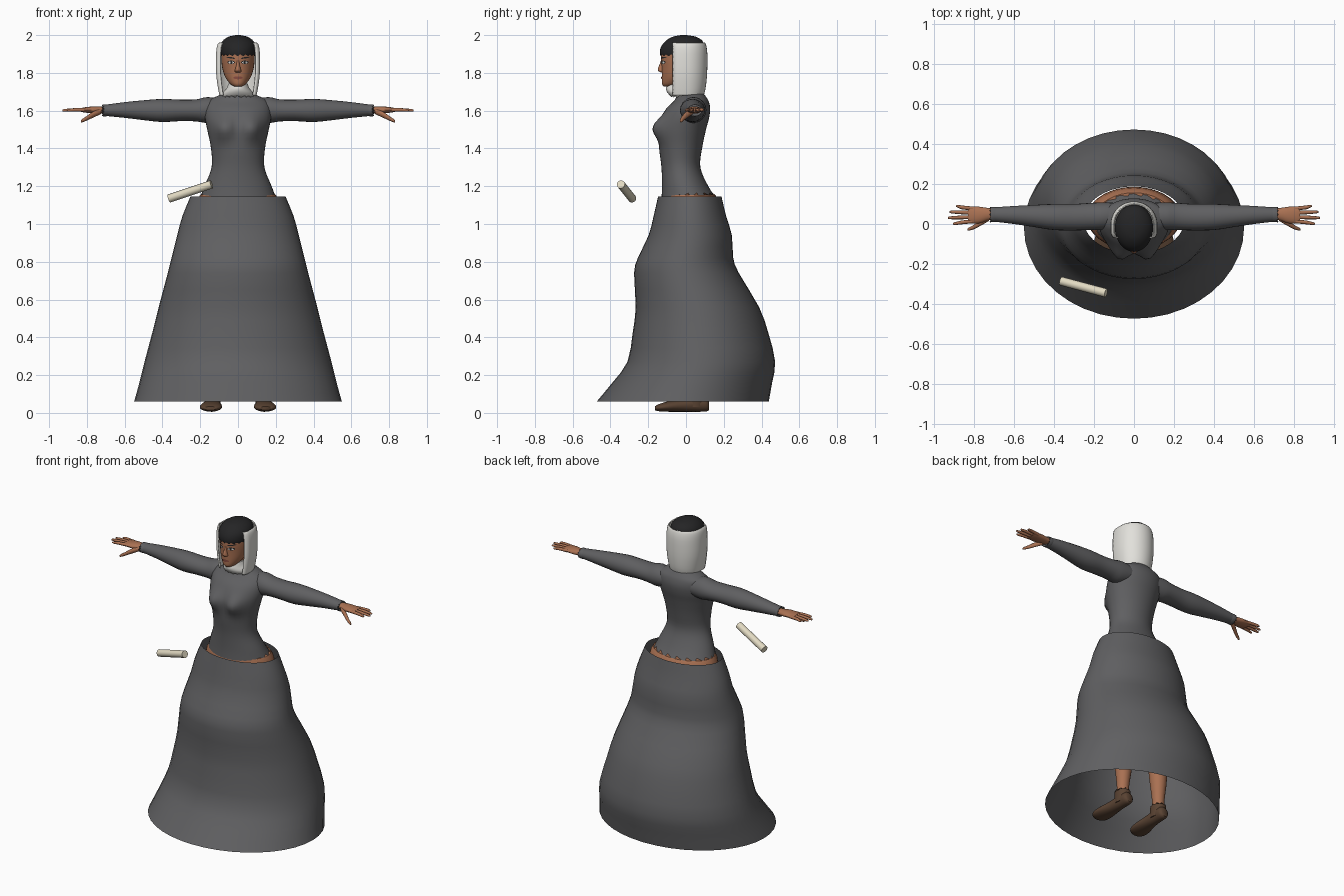
import bpy, bmesh, math
from mathutils import Vector

cube = bpy.data.objects.get("Cube")
if cube:
    bpy.data.objects.remove(cube, do_unlink=True)


def material(name, r, g, b):
    m = bpy.data.materials.new(name)
    m.use_nodes = True
    m.diffuse_color = (r, g, b, 1)
    bsdf = m.node_tree.nodes["Principled BSDF"]
    bsdf.inputs["Base Color"].default_value = (r, g, b, 1)
    bsdf.inputs["Roughness"].default_value = 0.8
    return m


GREY = material("grey wool", .115, .115, .12)
SKIN = material("brown skin", .40, .165, .085)
WHITE = material("white linen", .76, .75, .71)
HAIR = material("black hair", .018, .018, .019)
LEATHER = material("dark leather", .10, .055, .032)
CREAM = material("cream paper", .76, .70, .54)
LIPS = material("dark lips", .24, .07, .05)


def finish(name, bm, mat, angle=50):
    bmesh.ops.recalc_face_normals(bm, faces=bm.faces)
    mesh = bpy.data.meshes.new(name)
    bm.to_mesh(mesh)
    bm.free()
    mesh.materials.append(mat)
    ob = bpy.data.objects.new(name, mesh)
    bpy.context.collection.objects.link(ob)
    bpy.ops.object.select_all(action='DESELECT')
    ob.select_set(True)
    bpy.context.view_layer.objects.active = ob
    bpy.ops.object.shade_smooth_by_angle(angle=math.radians(angle))
    return ob


def smooth(rows, steps):
    """Catmull-Rom interpolation of a list of equal tuples."""
    out = []
    for i in range(len(rows) - 1):
        quad = (rows[max(i - 1, 0)], rows[i], rows[i + 1], rows[min(i + 2, len(rows) - 1)])
        for k in range(steps):
            t = k / steps
            out.append(tuple(b + .5 * t * (c - a + t * (2*a - 5*b + 4*c - d + t * (3*(b - c) + d - a)))
                             for a, b, c, d in zip(*quad)))
    return out + [rows[-1]]


def bridge(bm, rings, closed=True):
    n = len(rings[0])
    for r0, r1 in zip(rings, rings[1:]):
        for i in range(n if closed else n - 1):
            j = (i + 1) % n
            bm.faces.new((r0[i], r0[j], r1[j], r1[i]))


def loft(name, rows, mat, axis='z', n=24, steps=3, side=1, jag=0, caps=(True, True), shape=None):
    """Rows hold: position on axis, low and high limits across, low and high limits in depth."""
    bm = bmesh.new()
    rings = []
    for k, (t, a0, a1, b0, b1) in enumerate(smooth(rows, steps)):
        ring = []
        for i in range(n):
            ang = math.tau * i / n
            a = (a0 + a1) / 2 + (a1 - a0) / 2 * math.cos(ang)
            b = (b0 + b1) / 2 + (b1 - b0) / 2 * math.sin(ang)
            h = t + (jag * (i % 2) if k == 0 else 0)
            p = {'z': (a, b, h), 'x': (h, a, b), 'y': (a, h, b)}[axis]
            if shape:
                p = shape(*p)
            ring.append(bm.verts.new((p[0] * side, p[1], p[2])))
        rings.append(ring)
    bridge(bm, rings)
    if caps[0]:
        bm.faces.new(rings[0])
    if caps[1]:
        bm.faces.new(rings[-1])
    return finish(name, bm, mat)


# Skirt: open bell with a rear train and forward hem
loft("skirt", [(z, -w, w, f, b) for z, w, f, b in (
    (.06, .55, -.473, .438), (.16, .522, -.39, .456), (.27, .495, -.31, .472), (.42, .455, -.283, .437),
    (.56, .42, -.266, .387), (.74, .372, -.275, .28), (.82, .352, -.255, .25),
    (.94, .322, -.198, .243), (1.04, .295, -.172, .213), (1.145, .252, -.148, .188))],
    GREY, n=40, steps=2, caps=(False, False))


# Bodice with two rounded bulges at the chest
def bust(x, y, z):
    if y < 0:
        y -= .05 * math.exp(-((abs(x) - .075) / .05) ** 2 - ((z - 1.505) / .06) ** 2)
    return x, y, z


loft("bodice", [(z, -w, w, f, b) for z, w, f, b in (
    (1.13, .205, -.13, .165), (1.2, .178, -.127, .118), (1.3, .14, -.13, .076), (1.4, .143, -.142, .085),
    (1.5, .163, -.142, .106), (1.56, .175, -.13, .122), (1.61, .175, -.105, .128),
    (1.65, .16, -.065, .12), (1.675, .115, -.05, .105), (1.695, .07, -.04, .09))],
    GREY, n=36, steps=4, shape=bust)

# Hips showing above the skirt as a ragged rim
loft("hips", [(z, -w, w, f, b) for z, w, f, b in (
    (1.165, .19, -.118, .142), (1.13, .214, -.132, .172), (1.05, .23, -.13, .185),
    (.95, .235, -.12, .18), (.84, .21, -.1, .14))], SKIN, n=36, jag=-.025, steps=2)

# Neck, head and nose
loft("neck", [(1.65, -.05, .05, -.045, .06), (1.72, -.045, .045, -.055, .05), (1.8, -.05, .05, -.06, .06)], SKIN)
FACE = [(z, -w, w, f, b) for z, w, f, b in (
    (1.727, .018, -.116, -.07), (1.742, .042, -.127, -.02), (1.78, .069, -.128, .04),
    (1.83, .084, -.129, .08), (1.88, .088, -.132, .09), (1.93, .085, -.125, .09), (1.96, .06, -.09, .06))]
loft("head", FACE, SKIN, n=32, steps=4)
loft("nose", [(1.802, -.012, .012, -.133, -.11), (1.81, -.018, .018, -.146, -.11),
              (1.822, -.014, .014, -.149, -.11), (1.85, -.008, .008, -.138, -.11),
              (1.872, -.008, .008, -.131, -.11)], SKIN, n=12)


# Painted face details: thin patches that follow the face
def face_y(x, z):
    rows = smooth(FACE, 8)
    _, _, w, f, b = min(rows, key=lambda r: abs(r[0] - z))
    return (f + b) / 2 - (b - f) / 2 * math.sqrt(max(0, 1 - (x / w) ** 2))


def patch(name, x, z, w, h, mat, lift, tilt=0):
    bm = bmesh.new()
    rings = []
    for s in (.05, .55, 1):
        ring = []
        for i in range(14):
            c, d = s * math.cos(math.tau * i / 14), s * math.sin(math.tau * i / 14)
            px, pz = x + w * c, z + h * d + tilt * w * c
            ring.append(bm.verts.new((px, face_y(px, z) - lift, pz)))
        rings.append(ring)
    bridge(bm, rings)
    bm.faces.new(rings[0])
    return finish(name, bm, mat)


for s, label in ((1, "left"), (-1, "right")):
    patch(label + "_eye_rim", s * .036, 1.856, .02, .009, HAIR, .002)
    patch(label + "_eye", s * .036, 1.855, .016, .0055, WHITE, .0035)
    patch(label + "_iris", s * .035, 1.855, .006, .006, HAIR, .005)
    patch(label + "_brow", s * .038, 1.88, .024, .004, HAIR, .003, s * .15)
patch("mouth", 0, 1.774, .025, .008, LIPS, .004)

# Cropped hair with a ragged fringe
loft("hair", [(z, -w, w, f, b) for z, w, f, b in (
    (1.888, .092, -.138, .093), (1.92, .095, -.138, .097), (1.95, .093, -.125, .096),
    (1.975, .076, -.1, .082), (1.992, .048, -.068, .05), (2.0, .012, -.027, .003))],
    HAIR, n=40, jag=.014, caps=(False, True))

# Collar around the neck
loft("collar", [(1.67, -.088, .088, -.075, .09), (1.695, -.08, .08, -.098, .085),
                (1.72, -.06, .06, -.106, .07), (1.745, -.05, .05, -.095, .06)],
     WHITE, n=36, jag=.014, caps=(False, True))

# Veil: U-shaped sheet open at the face
bm = bmesh.new()
rings = []
for z, w, d in smooth([(1.68, .098, .094), (1.72, .106, .104), (1.8, .116, .112),
                       (1.9, .116, .113), (1.945, .110, .107), (1.96, .101, .101)], 3):
    outline = [(.80, -.072), (.93, -.066), (1, -.045)]
    outline += [(math.cos(math.pi * i / 20), d * math.sin(math.pi * i / 20)) for i in range(21)]
    outline += [(-x, y) for x, y in reversed(outline[:3])]
    rings.append([bm.verts.new((x * w, y, z)) for x, y in outline])
bridge(bm, rings, closed=False)
veil = finish("veil", bm, WHITE)
mod = veil.modifiers.new("thickness", 'SOLIDIFY')
mod.thickness = .007
mod.offset = -1

for s, label in ((1, "left"), (-1, "right")):
    # Sleeve and ragged cuff
    loft(label + "_sleeve", [
        (.08, -.02, .105, 1.55, 1.66), (.16, -.03, .108, 1.535, 1.672), (.22, -.03, .105, 1.543, 1.66),
        (.30, -.032, .1, 1.545, 1.658), (.40, -.03, .1, 1.54, 1.662), (.50, -.015, .095, 1.55, 1.655),
        (.60, 0, .09, 1.562, 1.645), (.70, .012, .083, 1.572, 1.632)], GREY, axis='x', side=s)
    loft(label + "_cuff", [(.722, .008, .084, 1.571, 1.632), (.70, .01, .085, 1.57, 1.633),
                           (.68, .012, .082, 1.574, 1.632)], GREY, axis='x', side=s, jag=-.012)
    # Palm, four fingers and thumb
    loft(label + "_palm", [
        (.68, .025, .075, 1.585, 1.62), (.73, .018, .08, 1.585, 1.622), (.77, .004, .086, 1.586, 1.622),
        (.81, .002, .087, 1.59, 1.618), (.83, .006, .084, 1.594, 1.614)], SKIN, axis='x', n=16, side=s)
    for i, tip in enumerate((.905, .93, .922, .89)):
        y0, y1, r = .014 + .021 * i, .002 + .029 * i, .0095
        loft(f"{label}_finger_{i + 1}", [
            (.80, y0 - r, y0 + r, 1.594, 1.614), (.86, (y0 + y1) / 2 - r, (y0 + y1) / 2 + r, 1.595, 1.614),
            (tip - .01, y1 - .007, y1 + .007, 1.595, 1.609), (tip, y1 - .003, y1 + .003, 1.598, 1.604)],
            SKIN, axis='x', n=10, side=s)
    loft(label + "_thumb", [
        (.725, .015, .045, 1.582, 1.612), (.765, -.008, .02, 1.564, 1.596),
        (.80, -.026, -.004, 1.548, 1.572), (.825, -.033, -.018, 1.538, 1.555),
        (.832, -.03, -.024, 1.539, 1.546)], SKIN, axis='x', n=12, side=s)
    # Leg and shoe
    loft(label + "_leg", [(z, x - r, x + r, y - r, y + r) for z, x, y, r in (
        (.06, .138, .06, .036), (.14, .136, .06, .036), (.3, .133, .062, .053), (.42, .13, .05, .052),
        (.52, .125, .03, .055), (.7, .12, .02, .08), (.92, .115, .02, .1))], SKIN, n=20, side=s)
    loft(label + "_shoe", [
        (.122, .115, .155, .015, .06), (.105, .1, .17, .007, .085), (.05, .098, .174, .006, .088),
        (-.02, .092, .182, .006, .075), (-.09, .084, .2, .006, .062), (-.14, .09, .2, .008, .048),
        (-.165, .115, .178, .014, .034)], LEATHER, axis='y', n=20, side=s)
    loft(label + "_shoe_top", [(.112, .093, .183, .01, .106), (.08, .092, .18, .005, .11),
                               (.03, .095, .175, 0, .1)], LEATHER, n=20, side=s, jag=-.014)

# Paper roll floating beside the waist
start, end = Vector((-.365, -.285, 1.135)), Vector((-.14, -.345, 1.21))
bpy.ops.mesh.primitive_cylinder_add(vertices=20, radius=.022, depth=(end - start).length,
                                    location=(start + end) / 2)
roll = bpy.context.object
roll.name = "paper_roll"
roll.rotation_euler = (end - start).to_track_quat('Z', 'Y').to_euler()
roll.data.materials.append(CREAM)
bpy.ops.object.shade_smooth_by_angle(angle=math.radians(40))
